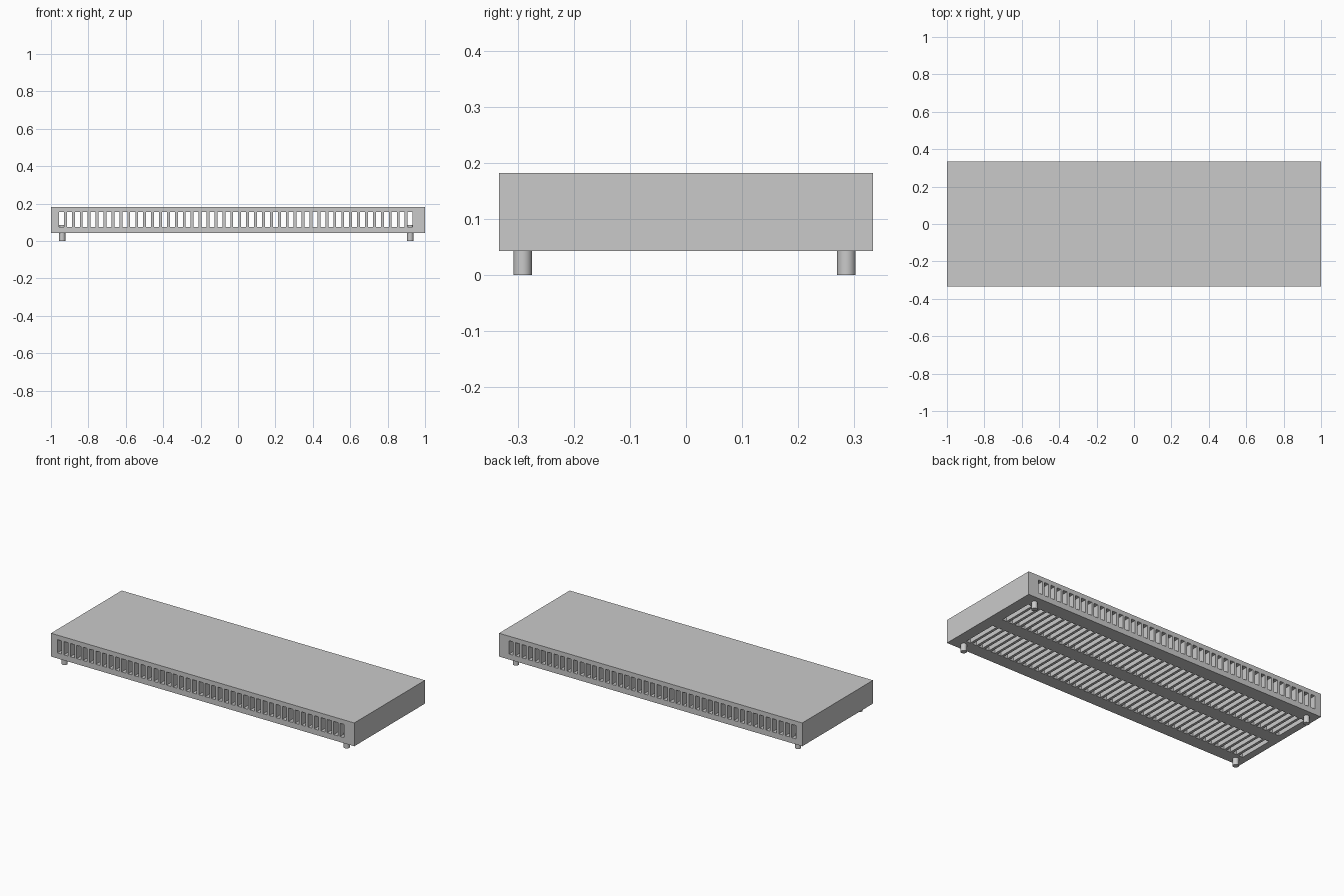
import bpy
import bmesh

cube = bpy.data.objects.get("Cube")
if cube:
    bpy.data.objects.remove(cube, do_unlink=True)

grey = bpy.data.materials.new("light_grey")
grey.use_nodes = True
grey.diffuse_color = (0.59, 0.59, 0.59, 1)
grey.node_tree.nodes["Principled BSDF"].inputs["Base Color"].default_value = (0.59, 0.59, 0.59, 1)

HX, HY = 1.0, 0.333
COUNT, FIRST, LAST, SLOT = 45, -0.944, 0.92, 0.027

# Breaks of the casing along each axis; every odd column is a slot
columns = [-HX]
for k in range(COUNT):
    x = FIRST + (LAST - FIRST) * k / (COUNT - 1)
    columns += [x - SLOT / 2, x + SLOT / 2]
columns.append(HX)
breaks = (columns, (-HY, -0.255, -0.04, 0.04, 0.25, HY), (0.043, 0.076, 0.155, 0.182))
cells = [len(b) - 1 for b in breaks]


def solid(cell):
    """Channels run front to back; two rows of floor slots open into them."""
    if any(not 0 <= c < n for c, n in zip(cell, cells)):
        return False
    i, j, k = cell
    return not (i % 2 and (k == 1 or (k == 0 and j in (1, 3))))


def build_casing():
    """Skin the solid cells wherever they border open space."""
    bm = bmesh.new()
    verts = {}

    def corner(index):
        if index not in verts:
            verts[index] = bm.verts.new([b[c] for b, c in zip(breaks, index)])
        return verts[index]

    all_cells = [(i, j, k) for i in range(cells[0]) for j in range(cells[1]) for k in range(cells[2])]
    for cell in filter(solid, all_cells):
        for axis in range(3):
            for step in (0, 1):
                beside = list(cell)
                beside[axis] += 2 * step - 1
                if solid(beside):
                    continue
                ring = []
                for du, dv in ((0, 0), (1, 0), (1, 1), (0, 1)):
                    index = list(cell)
                    index[axis] += step
                    index[(axis + 1) % 3] += du
                    index[(axis + 2) % 3] += dv
                    ring.append(corner(tuple(index)))
                bm.faces.new(ring if step else ring[::-1])
    mesh = bpy.data.meshes.new("slotted_casing")
    bm.to_mesh(mesh)
    bm.free()
    mesh.materials.append(grey)
    bpy.context.collection.objects.link(bpy.data.objects.new("slotted_casing", mesh))


build_casing()

# Round feet, reaching a little way into the casing
for x, side in ((0.921, "left"), (-0.94, "right")):
    for y, end in ((-0.291, "front"), (0.286, "back")):
        bpy.ops.mesh.primitive_cylinder_add(vertices=32, radius=0.0165, depth=0.085,
                                            location=(x, y, 0.0425))
        foot = bpy.context.object
        foot.name = f"{end}_{side}_foot"
        foot.data.materials.append(grey)
        bpy.ops.object.shade_smooth_by_angle()
